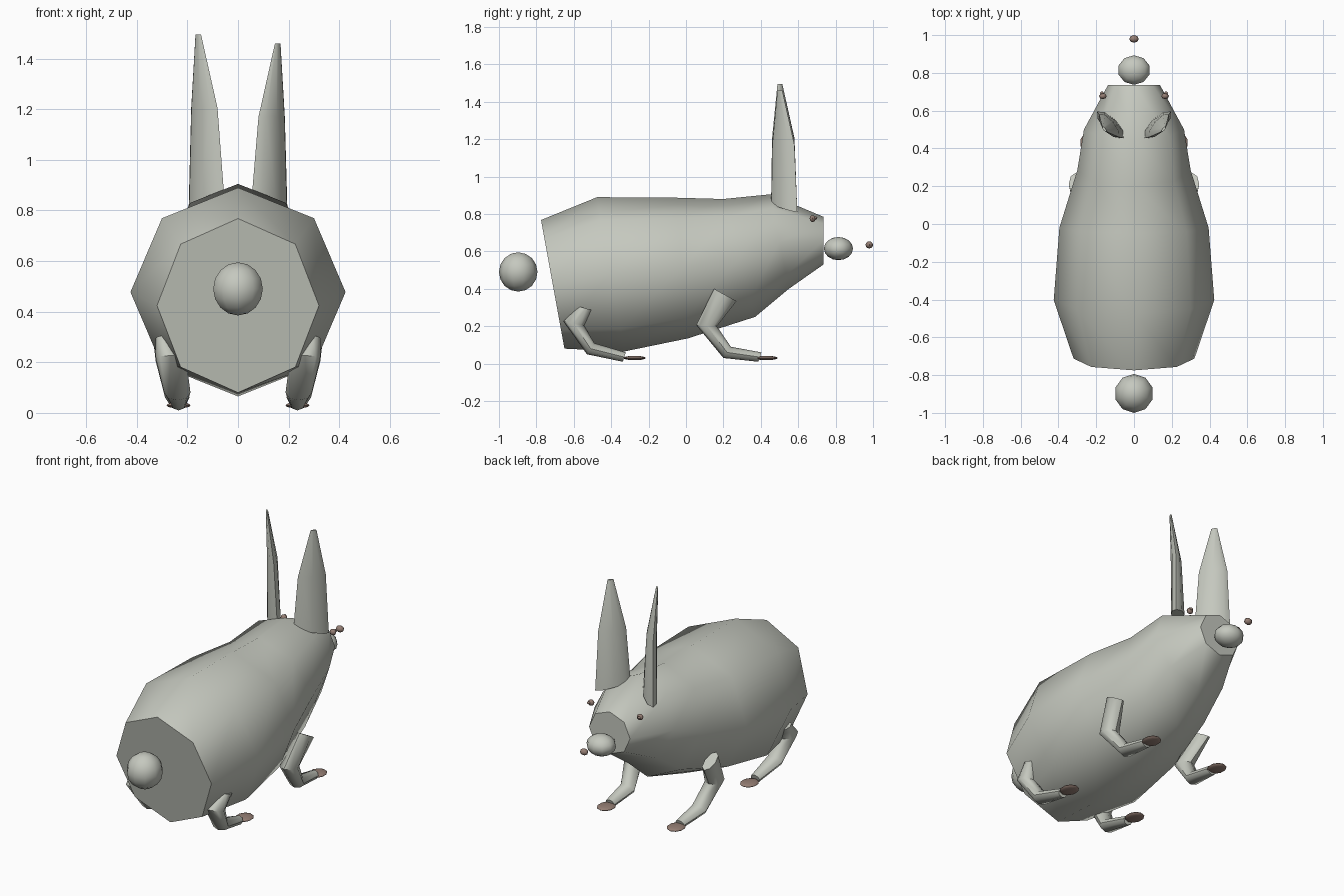
import bpy, bmesh, math
from mathutils import Vector

cube = bpy.data.objects.get("Cube")
if cube:
    bpy.data.objects.remove(cube, do_unlink=True)


def material(name, rgb):
    m = bpy.data.materials.new(name)
    m.use_nodes = True
    m.diffuse_color = (*rgb, 1)
    m.node_tree.nodes["Principled BSDF"].inputs["Base Color"].default_value = (*rgb, 1)
    return m


FUR = material("pale grey fur", (0.56, 0.58, 0.52))
BROWN = material("dusty brown", (0.30, 0.21, 0.175))


def finish(name, bm, mat):
    """Turn a bmesh into a smooth-shaded object with sharp rims."""
    bmesh.ops.recalc_face_normals(bm, faces=bm.faces)
    mesh = bpy.data.meshes.new(name)
    bm.to_mesh(mesh)
    bm.free()
    mesh.materials.append(mat)
    obj = bpy.data.objects.new(name, mesh)
    bpy.context.collection.objects.link(obj)
    bpy.ops.object.select_all(action="DESELECT")
    obj.select_set(True)
    bpy.context.view_layer.objects.active = obj
    bpy.ops.object.shade_smooth_by_angle(angle=math.radians(52))
    return obj


def loft(name, sections, mat, side=1, sides=8):
    """Skin elliptical sections (centre, half axis, half axis), capped at both ends."""
    bm = bmesh.new()
    rings = []
    for c, u, v in sections:
        c, u, v = Vector(c), Vector(u), Vector(v)
        ring = []
        for i in range(sides):
            a = math.tau * i / sides
            p = c + u * math.cos(a) + v * math.sin(a)
            ring.append(bm.verts.new((p.x * side, p.y, p.z)))
        rings.append(ring)
    for lower, upper in zip(rings, rings[1:]):
        for i in range(sides):
            j = (i + 1) % sides
            bm.faces.new((lower[i], lower[j], upper[j], upper[i]))
    bm.faces.new(rings[0])
    bm.faces.new(rings[-1])
    return finish(name, bm, mat)


def ball(name, centre, radii, mat, segments=10, rings=8):
    bm = bmesh.new()
    bmesh.ops.create_uvsphere(bm, u_segments=segments, v_segments=rings, radius=1)
    bmesh.ops.scale(bm, vec=radii, verts=bm.verts)
    bmesh.ops.translate(bm, vec=centre, verts=bm.verts)
    return finish(name, bm, mat)


# Body: top point (y, z), bottom point (y, z) and half width of each section
body_profile = [
    ((-0.775, 0.768), (-0.65, 0.08), 0.32),
    ((-0.475, 0.89), (-0.33, 0.065), 0.425),
    ((-0.05, 0.887), (0.01, 0.135), 0.395),
    ((0.2, 0.88), (0.37, 0.25), 0.30),
    ((0.45, 0.905), (0.55, 0.40), 0.265),
    ((0.735, 0.785), (0.735, 0.53), 0.138),
]
body = []
for top, bottom, half in body_profile:
    t, b = Vector((0, *top)), Vector((0, *bottom))
    body.append(((t + b) / 2, (half, 0, 0), (t - b) / 2))
loft("body", body, FUR)

# Tail, muzzle and nose
ball("tail", (0, -0.897, 0.49), (0.103, 0.103, 0.105), FUR)
ball("muzzle", (0, 0.815, 0.615), (0.086, 0.078, 0.062), FUR)
ball("nose", (0, 0.98, 0.635), (0.025, 0.02, 0.019), BROWN, 8, 6)

# Leg sections: centre, half width in x, half axis (y, z)
front_leg = [
    ((0.31, 0.21, 0.367), 0.035, (0.06, -0.033)),
    ((0.27, 0.11, 0.203), 0.055, (0.055, -0.003)),
    ((0.24, 0.22, 0.06), 0.048, (0.02, 0.03)),
    ((0.235, 0.395, 0.035), 0.03, (0.008, 0.025)),
]
hind_leg = [
    ((0.293, -0.535, 0.295), 0.033, (0.038, -0.01)),
    ((0.265, -0.6, 0.215), 0.06, (0.055, -0.012)),
    ((0.24, -0.51, 0.08), 0.052, (0.02, 0.03)),
    ((0.235, -0.33, 0.035), 0.03, (0.008, 0.025)),
]

for side, label in ((1, "left"), (-1, "right")):
    for name, leg, paw_y in (("front", front_leg, 0.43), ("hind", hind_leg, -0.275)):
        sections = [(c, (w, 0, 0), (0, *axis)) for c, w, axis in leg]
        loft(f"{label}_{name}_leg", sections, FUR, side)
        ball(f"{label}_{name}_paw", (side * 0.235, paw_y, 0.03),
             (0.05, 0.06, 0.012), BROWN)

    # Ears: flat tapering blades turned outwards, one slightly taller
    tip = 1.46 if side > 0 else 1.495
    ear = [
        ((0.125, 0.525, 0.835), (0.07, 0.07, -0.025), (0.026, -0.026, 0)),
        ((0.133, 0.52, tip - 0.29), (0.052, 0.06, 0), (0.02, -0.022, 0)),
        ((0.157, 0.502, tip), (0.011, 0.013, 0), (0.004, -0.005, 0)),
    ]
    loft(f"{label}_ear", ear, FUR, side)

    # Eyes with a small pupil bead
    ball(f"{label}_eye", (side * 0.165, 0.677, 0.775), (0.02, 0.016, 0.018), BROWN, 8, 6)
    ball(f"{label}_pupil", (side * 0.17, 0.694, 0.779), (0.01, 0.008, 0.008), BROWN, 8, 6)
